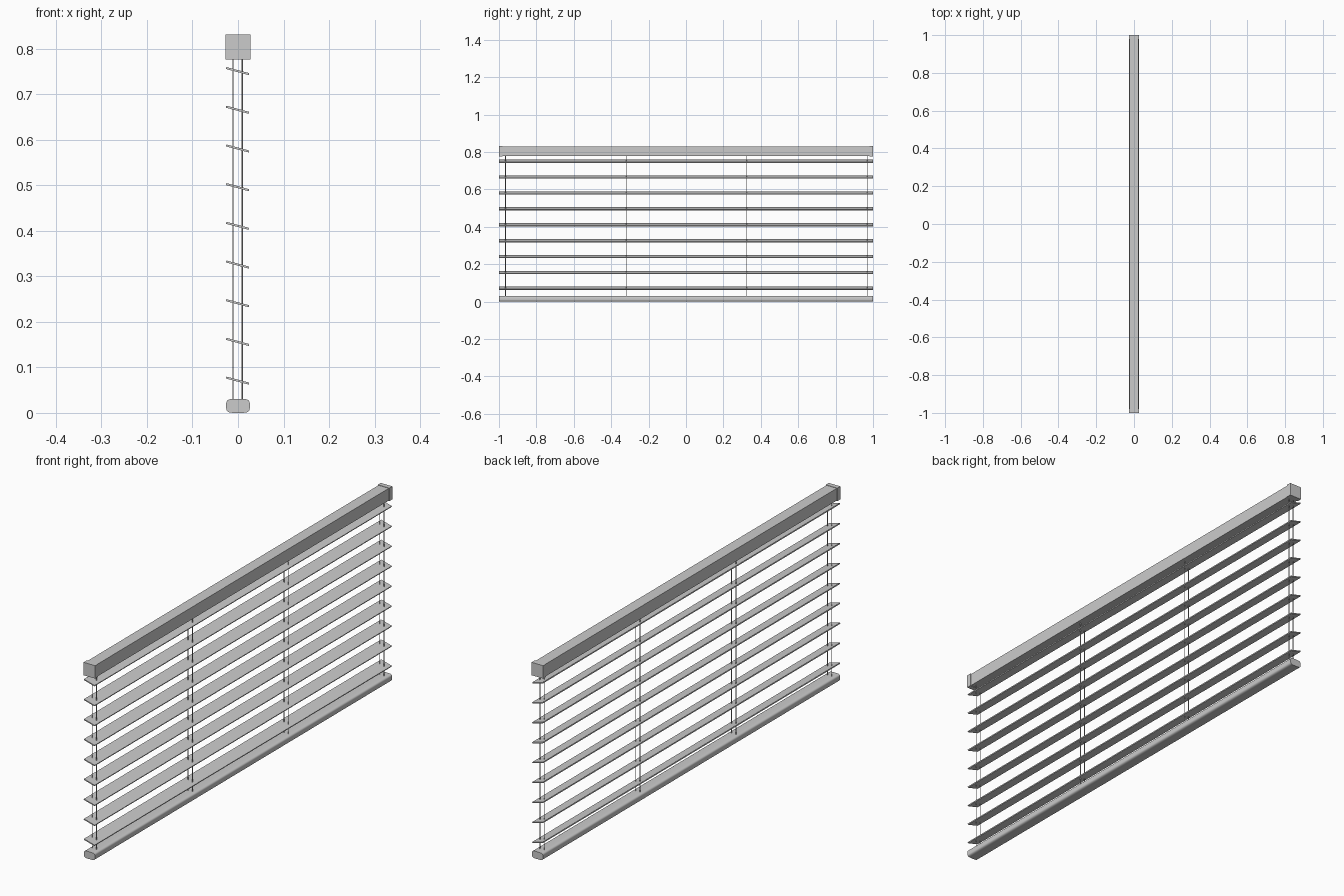
import bpy, math

if "Cube" in bpy.data.objects:
    bpy.data.objects.remove(bpy.data.objects["Cube"])

def box(name, loc, size, tilt=0.0, bevel=0.0, segs=1):
    bpy.ops.mesh.primitive_cube_add(size=1, location=loc)
    o = bpy.context.object
    o.name = name
    o.scale = size
    bpy.ops.object.transform_apply(location=False, rotation=False, scale=True)
    o.rotation_euler.y = tilt
    if bevel:
        m = o.modifiers.new("Bevel", "BEVEL")
        m.width, m.segments = bevel, segs
    return o

# Head rail with slightly larger end caps
box("head_rail", (0, 0, 0.8035), (0.049, 1.96, 0.052))
for s, side in ((-1, "front"), (1, "back")):
    box("head_rail_cap_" + side, (0, s * 0.99, 0.8035), (0.055, 0.02, 0.055))

# Tilted slats
for i in range(9):
    box(f"slat_{i + 1}", (-0.001, 0, 0.071 + i * 0.085),
        (0.052, 2.0, 0.0045), tilt=math.radians(15))

# Rounded bottom rail: extruded superellipse-like profile
n, p = 40, 0.5
verts = []
for y in (-1, 1):
    for k in range(n):
        a = 2 * math.pi * k / n
        c, s = math.cos(a), math.sin(a)
        verts.append((math.copysign(abs(c) ** p, c) * 0.026, y,
                      0.0155 + math.copysign(abs(s) ** p, s) * 0.0155))
faces = [(k, k + n, (k + 1) % n + n, (k + 1) % n) for k in range(n)]
faces += [tuple(range(n)), tuple(reversed(range(n, 2 * n)))]
mesh = bpy.data.meshes.new("bottom_rail")
mesh.from_pydata(verts, [], faces)
rail = bpy.data.objects.new("bottom_rail", mesh)
bpy.context.collection.objects.link(rail)
bpy.ops.object.select_all(action='DESELECT')
rail.select_set(True)
bpy.context.view_layer.objects.active = rail
bpy.ops.object.shade_smooth_by_angle(angle=math.radians(40))

# Ladder cords: a pair at each of four stations
for i, y in enumerate((-0.965, -0.32, 0.325, 0.97)):
    for x, side in ((-0.011, "left"), (0.009, "right")):
        bpy.ops.mesh.primitive_cylinder_add(vertices=8, radius=0.0016, depth=0.76,
                                            location=(x, y, 0.405))
        bpy.context.object.name = f"cord_{side}_{i + 1}"
        bpy.ops.object.shade_smooth_by_angle(angle=math.radians(50))
